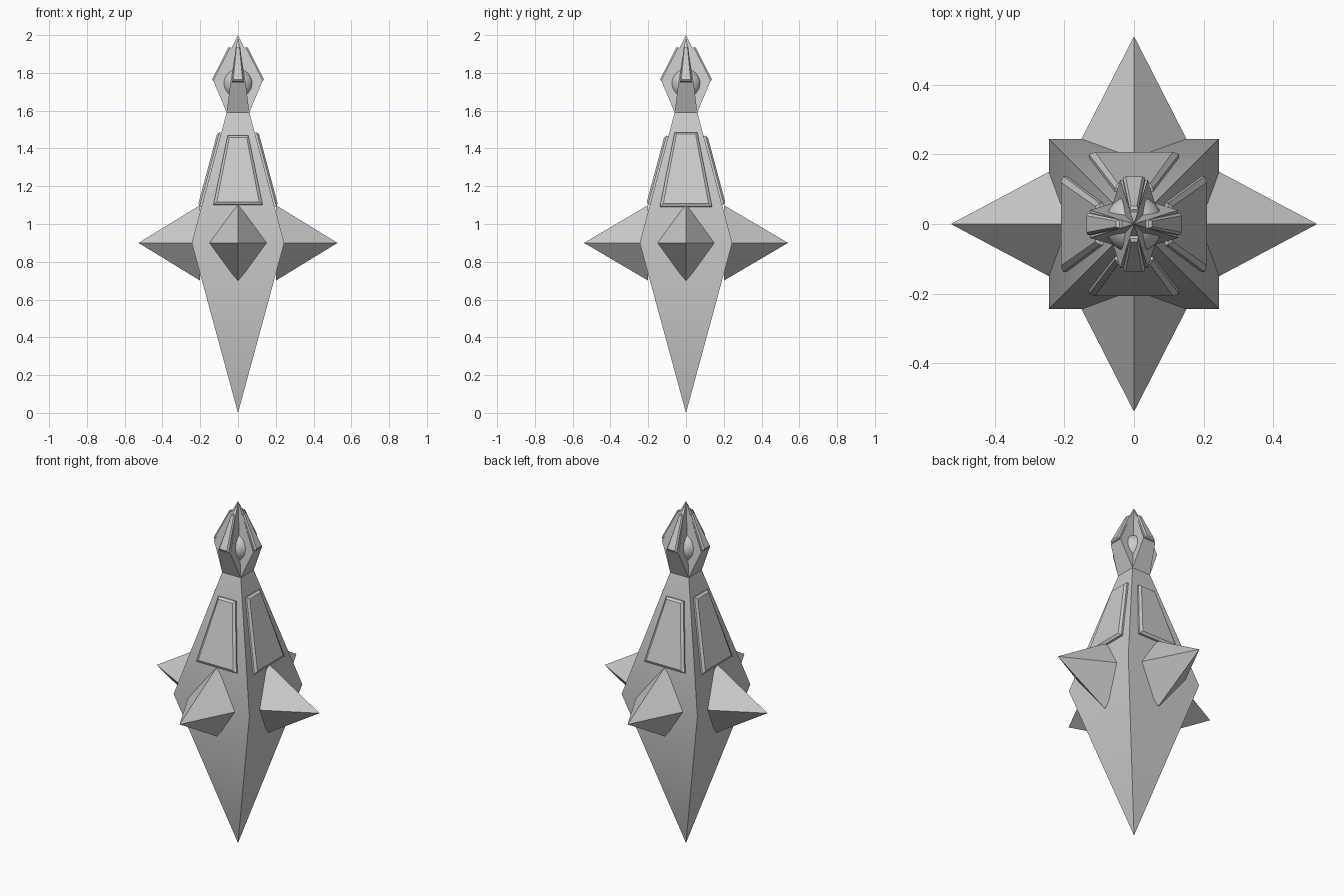
import bpy
import math
from mathutils import Matrix, Vector

if "Cube" in bpy.data.objects:
    bpy.data.objects.remove(bpy.data.objects["Cube"])


def make(name, verts, faces, smooth=None):
    me = bpy.data.meshes.new(name)
    me.from_pydata([tuple(v) for v in verts], [], faces)
    ob = bpy.data.objects.new(name, me)
    bpy.context.collection.objects.link(ob)
    bpy.ops.object.select_all(action='DESELECT')
    ob.select_set(True)
    bpy.context.view_layer.objects.active = ob
    # consistent outward normals
    bpy.ops.object.mode_set(mode='EDIT')
    bpy.ops.mesh.select_all(action='SELECT')
    bpy.ops.mesh.normals_make_consistent(inside=False)
    bpy.ops.object.mode_set(mode='OBJECT')
    if smooth:
        bpy.ops.object.shade_smooth_by_angle(angle=math.radians(smooth))
    return ob


def turned(verts, k):
    m = Matrix.Rotation(k * math.pi / 2, 3, 'Z')
    return [m @ Vector(v) for v in verts]


def plate(name, k, lower, upper, z0, z1, w0, w1, inset, lift):
    """Bevelled trapezoid plate on the sloping front face, turned k quarters.
    lower / upper are (radius, z) points of that face's centre line."""
    (ra, za), (rb, zb) = lower, upper
    def rad(z):
        return ra + (rb - ra) * (z - za) / (zb - za)
    n = Vector((0, -(zb - za), ra - rb)).normalized()
    def ring(d, ins):
        a, b = z0 + ins * 0.7, z1 - ins * 0.7
        pts = [(-w0 + ins, a), (w0 - ins, a), (w1 - ins * 0.5, b), (-w1 + ins * 0.5, b)]
        return [Vector((x, -rad(z), z)) + n * d for x, z in pts]
    v = ring(-0.005, 0) + ring(lift * 0.5, 0) + ring(lift, inset)
    f = [(3, 2, 1, 0), (8, 9, 10, 11)]
    for o in (0, 4):
        f += [(o + i, o + (i + 1) % 4, o + (i + 1) % 4 + 4, o + i + 4) for i in range(4)]
    make(name, turned(v, k), f)


# Square tapering body
W, T = 0.245, 0.06
square = [(-1, -1), (1, -1), (1, 1), (-1, 1)]
verts = [(0, 0, 0)]
verts += [(x * W, y * W, 0.9) for x, y in square]
verts += [(x * T, y * T, 1.59) for x, y in square]
faces = [(0, 1 + (i + 1) % 4, 1 + i) for i in range(4)]
faces += [(1 + i, 1 + (i + 1) % 4, 5 + (i + 1) % 4, 5 + i) for i in range(4)]
faces.append((5, 6, 7, 8))
make("body", verts, faces, smooth=35)

# Four side spikes and the four body panels
for k in range(4):
    tip = 0.54 if k % 2 == 0 else 0.527
    v = [(0, -tip, 0.9), (0.174, -0.2, 0.9), (0, -0.2, 1.1),
         (-0.174, -0.2, 0.9), (0, -0.2, 0.7)]
    make(f"side_spike_{k}", turned(v, k),
         [(0, 1, 2), (0, 2, 3), (0, 3, 4), (0, 4, 1), (4, 3, 2, 1)])
    if k % 2 == 0:
        size = (1.10, 1.465, 0.13, 0.055)
    else:
        size = (1.09, 1.483, 0.138, 0.06)
    plate(f"body_panel_{k}", k, (W, 0.9), (T, 1.59), *size, 0.018, 0.02)

# Head: four-armed star section closing to a point, valleys at the corners
R, A, V, ZM = 0.127, 0.04, 0.035, 1.75
base = [(-T, -T, 1.59), (0, -T, 1.59), (T, -T, 1.59)]
verts, faces = [(0, 0, 2.0)], []
for k in range(4):
    verts += turned([(-T, -T, 1.59), (-V, -V, ZM), (-A, -R, ZM), (A, -R, ZM)], k)
for k in range(4):
    b, n = 1 + 4 * k, 1 + 4 * ((k + 1) % 4)
    faces += [(b, n, b + 3, b + 2), (b + 2, b + 3, 0),      # arm front
              (b, b + 2, b + 1), (b + 1, b + 2, 0),         # arm left wall
              (n, n + 1, b + 3), (b + 3, n + 1, 0)]         # arm right wall
faces.append((13, 9, 5, 1))
make("head", verts, faces)

# Narrow plates on the head arms
for k in range(4):
    plate(f"head_plate_{k}", k, (R, ZM), (0, 2.0),
          1.753, 1.932, 0.032, 0.012, 0.008, 0.016)

# Orb held between the arms
bpy.ops.mesh.primitive_uv_sphere_add(segments=32, ring_count=16, radius=0.084,
                                     location=(0, 0, 1.74))
bpy.context.object.name = "orb"
bpy.ops.object.shade_smooth()
